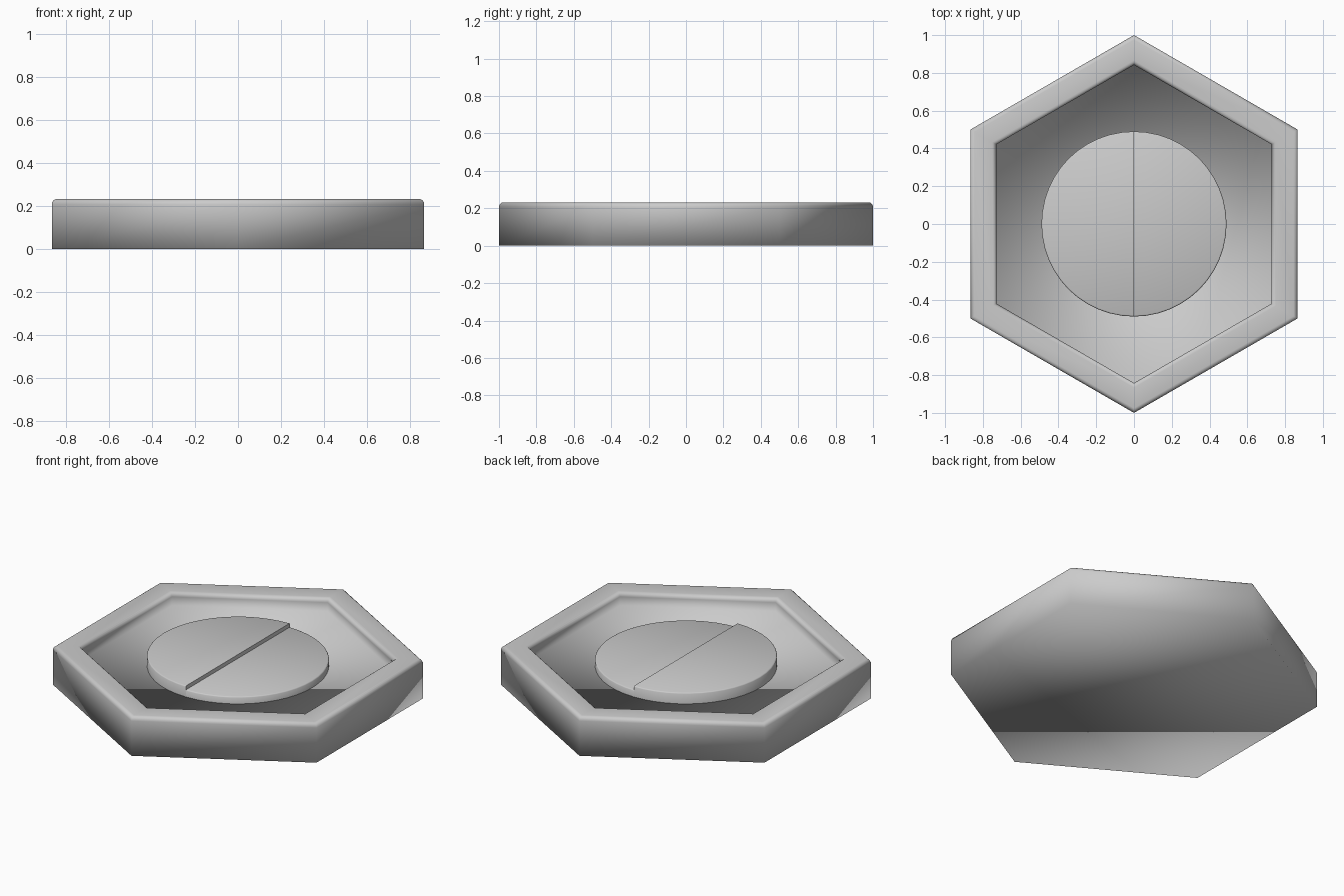
import bpy, bmesh
from math import sin, cos, pi

if "Cube" in bpy.data.objects:
    bpy.data.objects.remove(bpy.data.objects["Cube"])


def loop(bm, pts, z):
    return [bm.verts.new((x, y, z)) for x, y in pts]


def finish(bm, name):
    bmesh.ops.recalc_face_normals(bm, faces=bm.faces[:])
    mesh = bpy.data.meshes.new(name)
    bm.to_mesh(mesh)
    bm.free()
    obj = bpy.data.objects.new(name, mesh)
    bpy.context.collection.objects.link(obj)
    for p in mesh.polygons:
        p.use_smooth = True
    return obj


def stack(name, rings):
    """Skin a list of (outline points, z) rings and cap both ends."""
    bm = bmesh.new()
    loops = [loop(bm, pts, z) for pts, z in rings]
    n = len(loops[0])
    for a, b in zip(loops, loops[1:]):
        for i in range(n):
            j = (i + 1) % n
            bm.faces.new((a[i], a[j], b[j], b[i]))
    bm.faces.new(loops[0])
    bm.faces.new(loops[-1])
    return finish(bm, name)


def hexagon(r):
    return [(r * cos(pi / 6 + i * pi / 3), r * sin(pi / 6 + i * pi / 3)) for i in range(6)]


def half_disc(r, side, gap, n=24):
    return [(side * max(r * sin(pi * i / n), 0) + side * gap, -r * cos(pi * i / n))
            for i in range(n + 1)]


# Hexagonal tray: rounded rim around a shallow recess
TOP, FLOOR, B = 0.232, 0.155, 0.025
OUTER, INNER = 1.0, 0.842
profile = [(OUTER, 0.0)]
for k in range(5):
    a = k * pi / 8
    profile.append((OUTER - B + B * cos(a), TOP - B + B * sin(a)))
for k in range(5):
    a = pi / 2 + k * pi / 8
    profile.append((INNER + B + B * cos(a), TOP - B + B * sin(a)))
profile.append((INNER, FLOOR))
stack("hexagonal_tray", [(hexagon(r), z) for r, z in profile])

# Central disc in two halves, the left one slightly higher
for name, side, top in (("raised_half_disc", -1, 0.22), ("lower_half_disc", 1, 0.197)):
    rings = [(half_disc(0.49, side, 0), FLOOR - 0.02),
             (half_disc(0.49, side, 0), top - 0.006),
             (half_disc(0.487, side, 0), top - 0.002),
             (half_disc(0.483, side, 0), top)]
    obj = stack(name, rings)
    bpy.ops.object.select_all(action='DESELECT')
    obj.select_set(True)
    bpy.context.view_layer.objects.active = obj
    bpy.ops.object.shade_smooth_by_angle(angle=pi / 3)
